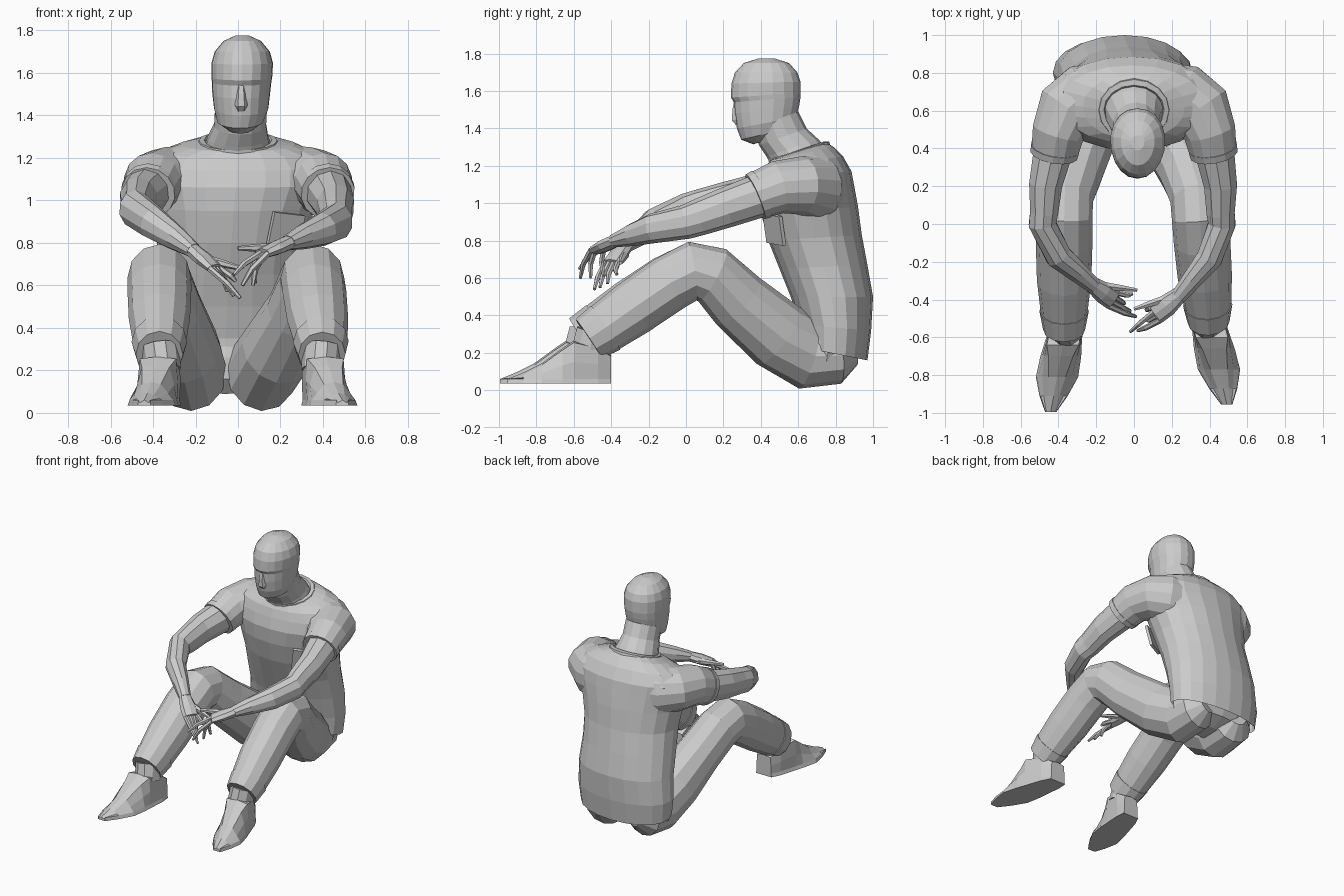
import bpy, bmesh, math
from mathutils import Vector as V


def skin(name, rings, caps=True):
    """Bridge equal rings of points into one flat shaded mesh."""
    bm = bmesh.new()
    loops = [[bm.verts.new(p) for p in r] for r in rings]
    n = len(loops[0])
    for a, b in zip(loops, loops[1:]):
        for i in range(n):
            bm.faces.new((a[i], a[(i + 1) % n], b[(i + 1) % n], b[i]))
    if caps:
        bm.faces.new(loops[0])
        bm.faces.new(loops[-1])
    bmesh.ops.recalc_face_normals(bm, faces=bm.faces)
    me = bpy.data.meshes.new(name)
    bm.to_mesh(me)
    bm.free()
    ob = bpy.data.objects.new(name, me)
    bpy.context.collection.objects.link(ob)
    return ob


def tube(name, path, ref, n=10, caps=True):
    """Loft ellipses along a path of (x, y, z, radius along ref, other radius)."""
    pts = [V(p[:3]) for p in path]
    rings = []
    for i, p in enumerate(path):
        t = V((0, 0, 0))
        if i > 0:
            t += (pts[i] - pts[i - 1]).normalized()
        if i < len(pts) - 1:
            t += (pts[i + 1] - pts[i]).normalized()
        t.normalize()
        a = (V(ref) - t * t.dot(V(ref))).normalized()
        b = t.cross(a)
        rings.append([pts[i] + a * math.cos(k) * p[3] + b * math.sin(k) * p[-1]
                      for k in (2 * math.pi * j / n for j in range(n))])
    return skin(name, rings, caps)


def stack(name, levels, n=16, egg=0.0, power=1.0, caps=True):
    """Loft tilted ovals, each (front y, front z, back y, back z, centre x, half width)."""
    rings = []
    for fy, fz, by, bz, cx, rx in levels:
        r = []
        for j in range(n):
            k = 2 * math.pi * j / n
            c, s = math.cos(k), math.sin(k)
            c = math.copysign(abs(c) ** power, c)
            s = math.copysign(abs(s) ** power, s)
            u = (1 - c) / 2
            r.append(V((cx + rx * s * (1 - egg * max(c, 0)),
                        fy + (by - fy) * u, fz + (bz - fz) * u)))
        rings.append(r)
    return skin(name, rings, caps)


X, Z = (1, 0, 0), (0, 0, 1)

# Shirt body, open at the hem, and collar
stack("shirt_body", [
    (.62, .23, .97, .16, -.06, .355), (.61, .35, .99, .32, -.06, .37),
    (.56, .50, 1.0, .50, -.05, .36), (.50, .65, .97, .67, -.045, .35),
    (.44, .80, .94, .83, -.03, .35), (.40, .95, .92, .98, -.02, .38),
    (.39, 1.06, .90, 1.09, -.01, .42), (.41, 1.14, .885, 1.17, -.01, .43),
    (.43, 1.20, .84, 1.25, -.01, .38), (.45, 1.23, .79, 1.30, 0, .27),
    (.46, 1.235, .75, 1.325, 0, .18)], n=20, power=.95, caps=False)
stack("shirt_collar", [
    (.445, 1.21, .775, 1.30, 0, .20), (.44, 1.235, .765, 1.33, 0, .185),
    (.475, 1.24, .735, 1.33, 0, .16), (.49, 1.21, .72, 1.30, 0, .15)], caps=False)

# Chest pocket
bpy.ops.mesh.primitive_cube_add(size=1, location=(.225, .472, .86), rotation=(.22, .1, .55))
pocket = bpy.context.object
pocket.name = "shirt_pocket"
pocket.scale = (.17, .02, .16)

# Head and neck
stack("head", [
    (.36, 1.315, .50, 1.36, .01, .06), (.295, 1.34, .55, 1.40, .01, .11),
    (.272, 1.40, .59, 1.46, .015, .13), (.258, 1.48, .605, 1.52, .015, .138),
    (.256, 1.54, .613, 1.57, .017, .142), (.240, 1.565, .613, 1.59, .018, .145),
    (.243, 1.64, .612, 1.65, .02, .147), (.262, 1.70, .595, 1.70, .02, .132),
    (.31, 1.75, .55, 1.75, .02, .09), (.39, 1.775, .47, 1.775, .02, .035)],
    n=18, egg=.12, power=.92)
stack("neck", [
    (.47, 1.18, .75, 1.29, 0, .165), (.43, 1.25, .71, 1.34, 0, .145),
    (.39, 1.31, .645, 1.40, .01, .125), (.36, 1.40, .60, 1.49, .015, .125)], n=14)
tube("nose", [(.015, .275, 1.55, .02), (.015, .27, 1.50, .025),
              (.015, .272, 1.45, .032), (.015, .285, 1.43, .025)], X, 6)

# Trouser seat
stack("trouser_seat", [
    (.66, .09, .80, .10, -.06, .2), (.60, .16, .90, .15, -.06, .32),
    (.60, .26, .94, .24, -.06, .345), (.63, .38, .95, .38, -.06, .34)])

# Per side: hip-to-cuff x positions, y shift of the foot, arm and hand points
sides = {
    "right": dict(s=1, hip=(.08, .10, .11, .18, .28, .34, .35, .36, .375, .39, .395), back=0,
                  elbow=(.465, 0, .90), fore=(.40, -.18, .865), wrist=(.235, -.385, .80),
                  knuckle=(.115, -.475, .75), foot=(.385, .49),
                  tips=((.08, -.44, .61), (.07, -.51, .60), (.02, -.565, .60), (-.02, -.57, .65)),
                  thumb=(.0, -.45, .775)),
    "left": dict(s=-1, hip=(-.20, -.22, -.22, -.25, -.31, -.365, -.37, -.37, -.37, -.37, -.37), back=-.04,
                 elbow=(-.485, 0, .96), fore=(-.40, -.17, .895), wrist=(-.21, -.33, .765),
                 knuckle=(-.11, -.40, .68), foot=(-.355, -.44),
                 tips=((.01, -.49, .54), (-.02, -.46, .55), (-.05, -.42, .57), (-.01, -.37, .62)),
                 thumb=(.015, -.35, .68)),
}
leg = [(.90, .20, .07), (.82, .185, .15), (.66, .193, .192), (.49, .295, .19),
       (.28, .475, .170), (.14, .615, .158), (.035, .637, .158), (-.09, .57, .152),
       (-.28, .44, .15), (-.43, .335, .137), (-.52, .275, .123)]

for side, d in sides.items():
    s, back = d["s"], d["back"]
    # Trouser leg, turned-up cuff and ankle
    path = []
    for i, (x, (y, z, r)) in enumerate(zip(d["hip"], leg)):
        path.append((x, y + back * max(0, i - 6) / 4, z,
                     min(r, .17 if i < 4 else .15) - .006 * max(0, i - 7), r))
    tube("trouser_leg_" + side, path, X, 12)
    a, b = path[-2], path[-1]
    tube("trouser_cuff_" + side, [(*a[:3], a[3] + .006, a[4] + .004),
                                  (*b[:3], b[3] + .006, b[4] + .004)], X, 12)
    tube("ankle_" + side, [(b[0], b[1] + .03, b[2] + .04, .09, .10),
                           (d["foot"][0], -.52 + back, .2, .088, .10)], X, 10)

    # Shoe: flat-soled sections from heel to toe
    rings = []
    x0, x1 = d["foot"]
    for y, w, t, h in ((-.40, .065, .055, .19), (-.47, .085, .08, .235), (-.60, .10, .085, .265),
                       (-.66, .108, .065, .225), (-.77, .112, .045, .145), (-.87, .075, .03, .095),
                       (-.955, .03, .018, .06)):
        cx = x0 + (x1 - x0) * (-.48 - y) / .47
        prof = ((-w, .035), (w, .035), (w * .92, .06), ((w + t) / 2, .04 + (h - .04) * .5),
                (t, h - .01), (0, h), (-t, h - .01), (-(w + t) / 2, .04 + (h - .04) * .5), (-w * .92, .06))
        rings.append([V((cx + px, y + back, pz)) for px, pz in prof])
    skin("shoe_" + side, rings)

    # Sleeve flowing out of the upper back, with a raised hem
    tube("sleeve_" + side, [(s * .12, .735, 1.07, .19, .13), (s * .26, .69, 1.08, .18, .165),
                            (s * .35, .61, 1.095, .155, .17), (s * .40, .49, 1.085, .142, .142),
                            (s * .42, .38, 1.04, .127, .126)], Z, 14)
    tube("sleeve_hem_" + side, [(s * .417, .405, 1.05, .135, .132),
                                (s * .423, .37, 1.035, .130, .128)], Z, 14)

    # Bare arm
    e, f, w = (V(d[k]) for k in ("elbow", "fore", "wrist"))
    sh = V((s * .42, .42, 1.05))
    m = sh.lerp(e, .5) + V((s * .015, 0, 0))
    tube("arm_" + side, [(*sh, .118, .112), (*m, .108, .092), (*sh.lerp(e, .85), .098, .078),
                         (*e, .092, .076), (*f, .08, .072), (*f.lerp(w, .55), .06, .056),
                         (*w, .036, .043)], Z, 10)

    # Hand: flattened palm, four bent fingers and a thumb
    k = V(d["knuckle"])
    tube("palm_" + side, [(*w.lerp(f, .08), .036, .042), (*w.lerp(k, .5), .034, .058),
                          (*k, .024, .058)], Z, 8)
    across = (k - w).cross(V(Z)).normalized()
    order = sorted(d["tips"], key=lambda p: V(p).dot(across))
    for i, tip in enumerate(order):
        base, tip = k + across * (i - 1.5) * .028, V(tip)
        mid = base.lerp(tip, .5) + (k - w).normalized() * .02 + V((0, 0, .008))
        tube("finger_%d_%s" % (i + 1, side), [(*base, .016), (*mid, .015), (*tip, .009)], X, 6)
    base, tip = w.lerp(k, .45) + V((0, .035, 0)), V(d["thumb"])
    tube("thumb_" + side, [(*base, .024), (*base.lerp(tip, .55), .018), (*tip, .01)], Z, 6)
